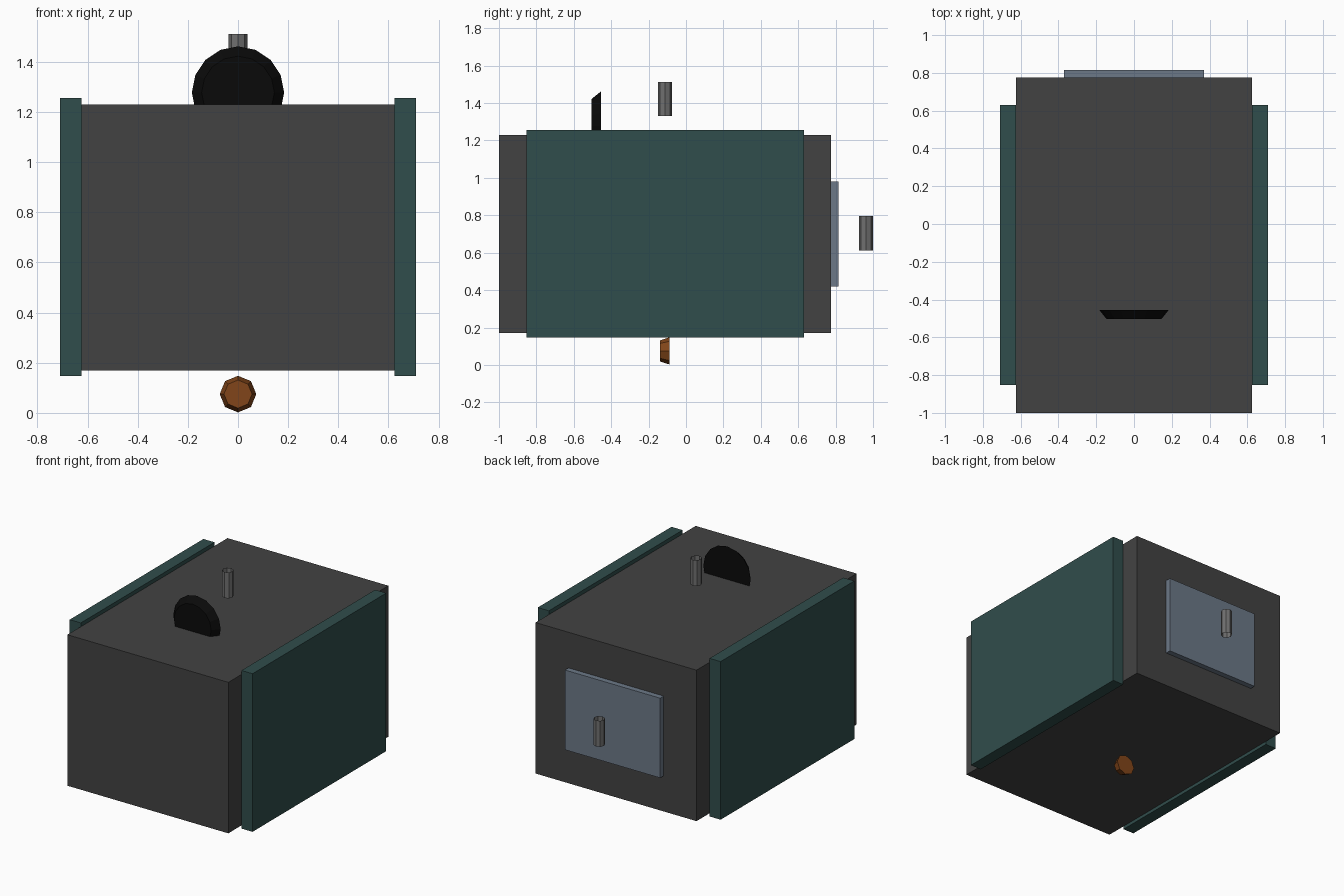
import bpy, math

if "Cube" in bpy.data.objects:
    bpy.data.objects.remove(bpy.data.objects["Cube"])


def mat(name, rgb):
    m = bpy.data.materials.new(name)
    m.diffuse_color = (*rgb, 1)
    m.use_nodes = True
    m.node_tree.nodes["Principled BSDF"].inputs["Base Color"].default_value = m.diffuse_color
    return m


CHARCOAL = mat("charcoal", (0.055, 0.055, 0.055))
TEAL = mat("teal", (0.03, 0.075, 0.072))
SLATE = mat("slate", (0.15, 0.19, 0.245))
BLACK = mat("black", (0.003, 0.003, 0.003))
COPPER = mat("copper", (0.22, 0.06, 0.01))
STEEL = mat("steel", (0.16, 0.16, 0.16))


def finish(name, material):
    o = bpy.context.object
    o.name = name
    o.data.materials.append(material)
    return o


def box(name, x, y, z, material):
    bpy.ops.mesh.primitive_cube_add(
        size=1, location=[sum(r) / 2 for r in (x, y, z)])
    o = finish(name, material)
    o.scale = [r[1] - r[0] for r in (x, y, z)]
    return o


def disc(name, r_front, r_back, y, z, sides, material):
    # Tapered disc facing -y, with a corner pointing straight up
    bpy.ops.mesh.primitive_cone_add(
        vertices=sides, radius1=r_back, radius2=r_front, depth=y[1] - y[0],
        location=(0, sum(y) / 2, z), rotation=(math.pi / 2, 0, 0))
    return finish(name, material)


def tube(name, y, z):
    # Open-ended eight-sided pin
    bpy.ops.mesh.primitive_cylinder_add(
        vertices=8, radius=0.037, depth=0.182, end_fill_type='NOTHING',
        location=(0, y, z))
    return finish(name, STEEL)


# Main body
box("body", (-0.625, 0.625), (-1, 0.776), (0.17, 1.23), CHARCOAL)

# Side panels
for side, s in (("left", -1), ("right", 1)):
    box(side + "_panel", sorted((s * 0.624, s * 0.71)),
        (-0.853, 0.63), (0.147, 1.257), TEAL)

# Rear plate
box("rear_plate", (-0.37, 0.37), (0.77, 0.815), (0.42, 0.98), SLATE)

# Dial sunk into the top, small knob underneath
disc("top_dial", 0.145, 0.184, (-0.504, -0.455), 1.278, 16, BLACK)
disc("bottom_knob", 0.056, 0.073, (-0.14, -0.087), 0.075, 8, COPPER)

# Pins
tube("top_pin", -0.113, 1.421)
tube("rear_pin", 0.963, 0.704)
